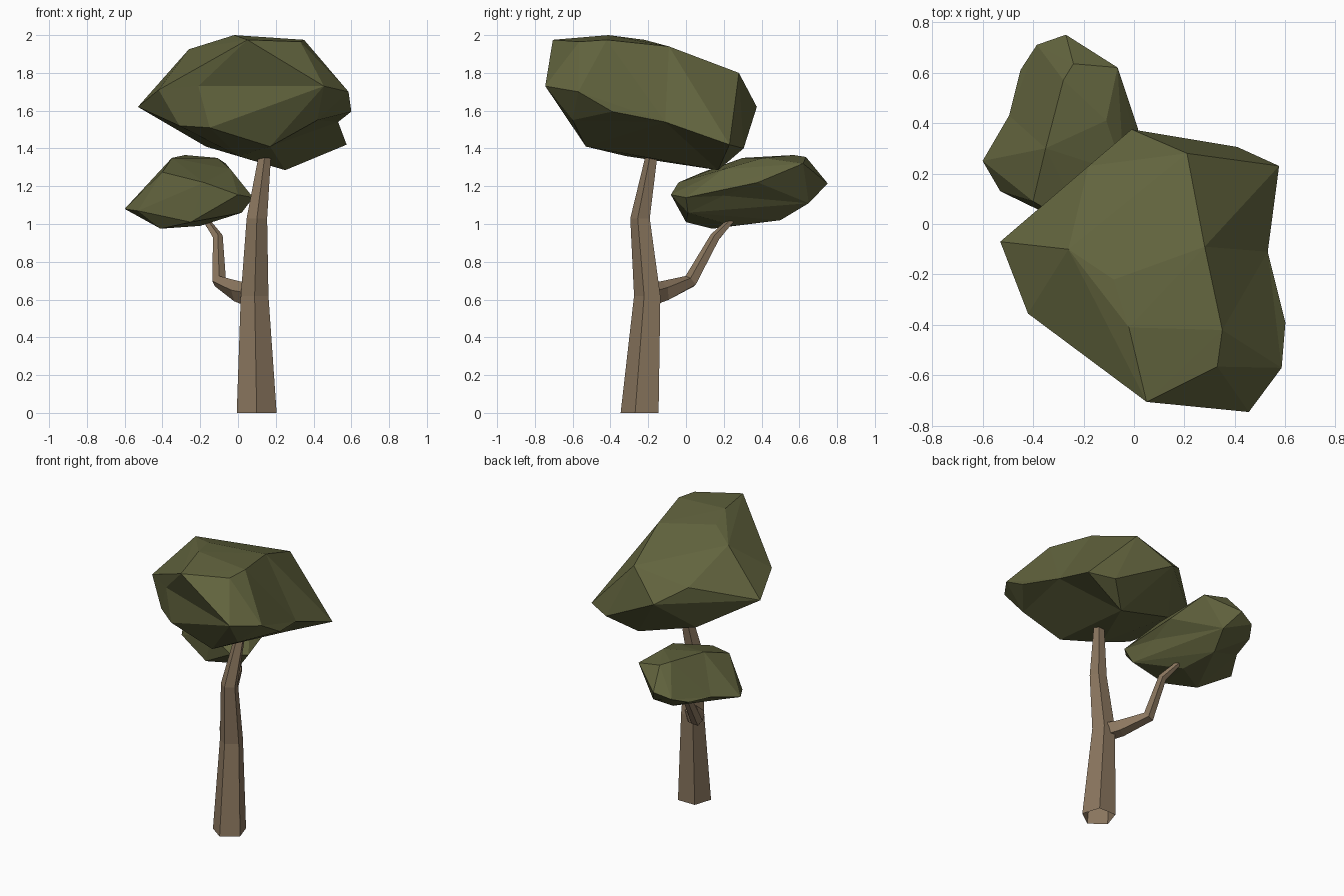
import bpy, bmesh, math
from mathutils import Vector


def material(name, rgb):
    m = bpy.data.materials.new(name)
    m.diffuse_color = (*rgb, 1)
    return m


LEAF = material("leaf_green", (0.122, 0.127, 0.048))
BARK = material("bark_brown", (0.26, 0.185, 0.115))


def finish(name, bm, mat):
    bmesh.ops.recalc_face_normals(bm, faces=bm.faces)
    me = bpy.data.meshes.new(name)
    bm.to_mesh(me)
    bm.free()
    me.materials.append(mat)
    ob = bpy.data.objects.new(name, me)
    bpy.context.collection.objects.link(ob)
    return ob


def limb(name, rings, sides=5):
    """Loft faceted rings given as (centre, radius, axis); the foot stays open."""
    bm = bmesh.new()
    loops = []
    for c, r, axis in rings:
        n = Vector(axis).normalized()
        u = Vector((1, 0, 0))
        u = (u - n * u.dot(n)).normalized()
        v = n.cross(u)
        loop = []
        for i in range(sides):
            a = -math.pi / 2 + i * math.tau / sides
            loop.append(bm.verts.new(Vector(c) + r * (u * math.cos(a) + v * math.sin(a))))
        loops.append(loop)
    for a, b in zip(loops, loops[1:]):
        for i in range(sides):
            j = (i + 1) % sides
            bm.faces.new((a[i], a[j], b[j], b[i]))
    bm.faces.new(loops[-1])
    return finish(name, bm, BARK)


def canopy(name, corners, dents=()):
    """Faceted hull; dents are pushed out for the hull, then pulled back in."""
    bm = bmesh.new()
    centre = sum((Vector(p) for p in corners), Vector()) / len(corners)
    for p in corners:
        bm.verts.new(p)
    pulled = [(bm.verts.new(centre + (Vector(p) - centre) * 1.22), Vector(p)) for p in dents]
    bmesh.ops.convex_hull(bm, input=bm.verts[:])
    for v, p in pulled:
        v.co = p
    bmesh.ops.delete(bm, geom=[v for v in bm.verts if not v.link_faces], context='VERTS')
    return finish(name, bm, LEAF)


# Five-sided trunk
UP = (0, 0, 1)
limb("trunk", [((0.099, -0.235, 0), 0.111, UP), ((0.088, -0.198, 0.62), 0.077, UP),
               ((0.10, -0.238, 1.03), 0.057, UP), ((0.143, -0.178, 1.37), 0.034, UP)])

# Side branch with an elbow
limb("branch", [((0.065, -0.18, 0.625), 0.065, (-0.5, 0.8, 0.1)),
                ((0.01, -0.12, 0.64), 0.058, (-0.5, 0.8, 0.2)),
                ((-0.10, 0.025, 0.697), 0.039, (-0.3, 0.7, 0.7)),
                ((-0.107, 0.155, 0.93), 0.028, (-0.25, 0.5, 0.8)),
                ((-0.17, 0.24, 1.02), 0.018, (-0.5, 0.6, 0.6))])

# Large upper crown
canopy("large_crown", [
    (0.05, -0.705, 1.975), (-0.02, -0.41, 2.0), (0.33, -0.565, 1.965), (0.35, -0.42, 1.975),
    (-0.26, -0.10, 1.925), (-0.08, -0.22, 1.975), (0.28, -0.09, 1.94), (0.21, 0.28, 1.80),
    (-0.18, 0.23, 1.73), (0.455, -0.745, 1.73), (0.585, -0.57, 1.70), (0.60, -0.39, 1.595),
    (0.575, 0.23, 1.42), (0.41, 0.305, 1.40), (-0.01, 0.375, 1.62), (-0.53, -0.07, 1.62),
    (-0.42, -0.355, 1.71), (-0.31, -0.41, 1.52), (-0.15, -0.53, 1.51), (0.17, -0.53, 1.41),
    (0.42, -0.60, 1.55), (0.0, -0.32, 1.36), (-0.17, 0.13, 1.41), (0.25, 0.17, 1.285)],
    dents=[(0.53, -0.11, 1.54), (-0.21, -0.50, 1.73)])

# Small crown on the branch
canopy("small_crown", [
    (-0.60, 0.25, 1.08), (-0.53, 0.13, 1.07), (-0.40, 0.09, 1.275), (-0.18, -0.04, 1.22),
    (0.0, -0.08, 1.155), (0.08, 0.0, 1.14), (0.02, 0.01, 1.06), (-0.25, 0.0, 1.01),
    (-0.41, 0.14, 0.975), (-0.20, 0.25, 0.99), (-0.35, 0.30, 1.35), (-0.28, 0.57, 1.365),
    (-0.24, 0.635, 1.355), (-0.065, 0.62, 1.32), (-0.11, 0.41, 1.35), (0.015, 0.38, 1.22),
    (-0.04, 0.20, 1.29), (-0.27, 0.75, 1.215), (-0.385, 0.71, 1.18), (-0.45, 0.61, 1.14),
    (-0.20, 0.65, 1.11), (-0.25, 0.50, 1.02)],
    dents=[(-0.495, 0.43, 1.12), (0.0, 0.2, 1.15)])
